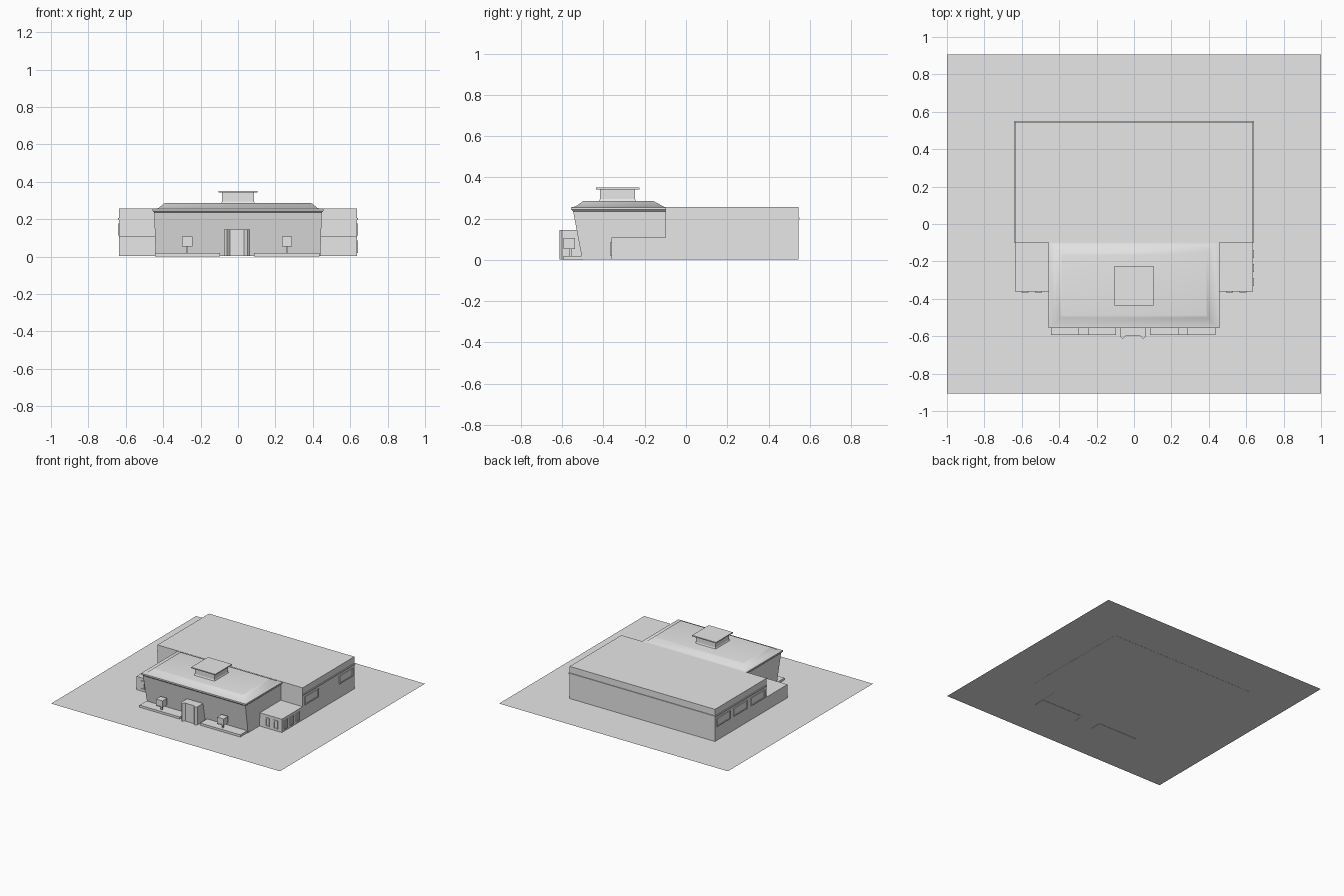
import bpy, bmesh
from mathutils import Vector

cube = bpy.data.objects.get("Cube")
if cube:
    bpy.data.objects.remove(cube, do_unlink=True)

grey = bpy.data.materials.new("plain grey")
grey.use_nodes = True
grey.diffuse_color = (0.8, 0.8, 0.8, 1)
grey.node_tree.nodes["Principled BSDF"].inputs["Base Color"].default_value = (0.8, 0.8, 0.8, 1)


def finish(name, bm):
    bmesh.ops.recalc_face_normals(bm, faces=bm.faces)
    mesh = bpy.data.meshes.new(name)
    bm.to_mesh(mesh)
    bm.free()
    mesh.materials.append(grey)
    ob = bpy.data.objects.new(name, mesh)
    bpy.context.collection.objects.link(ob)
    return ob


def loft(name, rings):
    """Closed solid through rings of points."""
    bm = bmesh.new()
    loops = [[bm.verts.new(p) for p in ring] for ring in rings]
    for a, b in zip(loops, loops[1:]):
        for i in range(len(a)):
            j = (i + 1) % len(a)
            bm.faces.new((a[i], a[j], b[j], b[i]))
    bm.faces.new(loops[0][::-1])
    bm.faces.new(loops[-1])
    return finish(name, bm)


def rect(x0, x1, y0, y1, z):
    return [(x0, y0, z), (x1, y0, z), (x1, y1, z), (x0, y1, z)]


def box(name, x, y, z):
    return loft(name, [rect(*x, *y, h) for h in z])


def window(name, centre, along, out, width, height, depth=0.006, border=0.008):
    """Raised frame with a pane set back inside it."""
    c, u, n, up = Vector(centre), Vector(along), Vector(out), Vector((0, 0, 1))

    def ring(inset, d):
        w, h = width / 2 - inset, height / 2 - inset
        return [c + u * sx * w + up * sz * h + n * d
                for sx, sz in ((-1, -1), (1, -1), (1, 1), (-1, 1))]
    return loft(name, [ring(0, -0.004), ring(0, depth), ring(border, depth), ring(border, 0.001)])


# Ground sheet
bm = bmesh.new()
bm.faces.new([bm.verts.new(p) for p in rect(-1, 1, -0.905, 0.905, 0.003)])
finish("ground_sheet", bm)

# Rear hall with a thin ledge around it
X = 0.635
box("rear_hall", (-X, X), (-0.1, 0.545), (0.002, 0.257))
box("rear_hall_ledge", (-X - 0.006, X + 0.006), (-0.098, 0.551), (0.196, 0.206))

# Low side wings
for side, label in ((-1, "right"), (1, "left")):
    box(label + "_wing", sorted((side * 0.42, side * X)), (-0.36, -0.09), (0.002, 0.108))
    for i, x in enumerate((0.51, 0.583)):
        window(f"{label}_wing_front_window_{i}", (side * x, -0.36, 0.052),
               (1, 0, 0), (0, -1, 0), 0.036, 0.068)
for i, y in enumerate((-0.31, -0.235, -0.16)):
    window(f"left_wing_side_window_{i}", (X, y, 0.052), (0, 1, 0), (1, 0, 0), 0.042, 0.068)

# Wide side windows of the rear hall
for side, label, spots in ((1, "left", (0.01, 0.44)), (-1, "right", (0.01, 0.23, 0.44))):
    for i, y in enumerate(spots):
        window(f"{label}_hall_window_{i}", (side * X, y, 0.145),
               (0, 1, 0), (side, 0, 0), 0.17, 0.065)

# Front hall: walls leaning outward, a rim, then the raised roof
hall = loft("front_hall", [
    rect(-0.44, 0.44, -0.503, -0.1, 0.002),
    rect(-0.448, 0.448, -0.547, -0.1, 0.235),
    rect(-0.457, 0.457, -0.557, -0.1, 0.244),
    rect(-0.457, 0.457, -0.557, -0.1, 0.255),
    rect(-0.425, 0.425, -0.535, -0.11, 0.259),
    rect(-0.395, 0.395, -0.5, -0.155, 0.284),
    rect(-0.385, 0.385, -0.487, -0.168, 0.286)])

# Roof vent: flared neck with a thin square cap
loft("vent_neck", [rect(-0.09, 0.09, -0.422, -0.242, 0.284),
                   rect(-0.085, 0.085, -0.417, -0.247, 0.295),
                   rect(-0.085, 0.085, -0.417, -0.247, 0.343)])
box("vent_cap", (-0.105, 0.105), (-0.435, -0.225), (0.342, 0.35))

# Entrance porch with a recessed doorway between two jambs
plan = [(-0.075, -0.5), (-0.075, -0.6), (-0.06, -0.614), (-0.042, -0.597),
        (0.032, -0.597), (0.05, -0.614), (0.065, -0.6), (0.065, -0.5)]
loft("entrance_porch", [[(x, y, z) for x, y in plan] for z in (0.002, 0.145)])

# Curbs and box lamps on short posts in front of the hall
for label, x0, x1, lamp in (("right", -0.445, -0.095, -0.272), ("left", 0.085, 0.435, 0.262)):
    box(label + "_curb", (x0, x1), (-0.593, -0.5), (0, 0.02))
    box(label + "_lamp_post", (lamp - 0.006, lamp + 0.006), (-0.568, -0.556), (0.015, 0.06))
    box(label + "_lamp", (lamp - 0.028, lamp + 0.028), (-0.59, -0.537), (0.054, 0.107))
    window(label + "_lamp_face", (lamp, -0.59, 0.08), (1, 0, 0), (0, -1, 0),
           0.056, 0.054, depth=0.004, border=0.007)

# Soft shading on the leaning hall only
bpy.ops.object.select_all(action='DESELECT')
hall.select_set(True)
bpy.context.view_layer.objects.active = hall
bpy.ops.object.shade_smooth_by_angle(angle=0.6)
